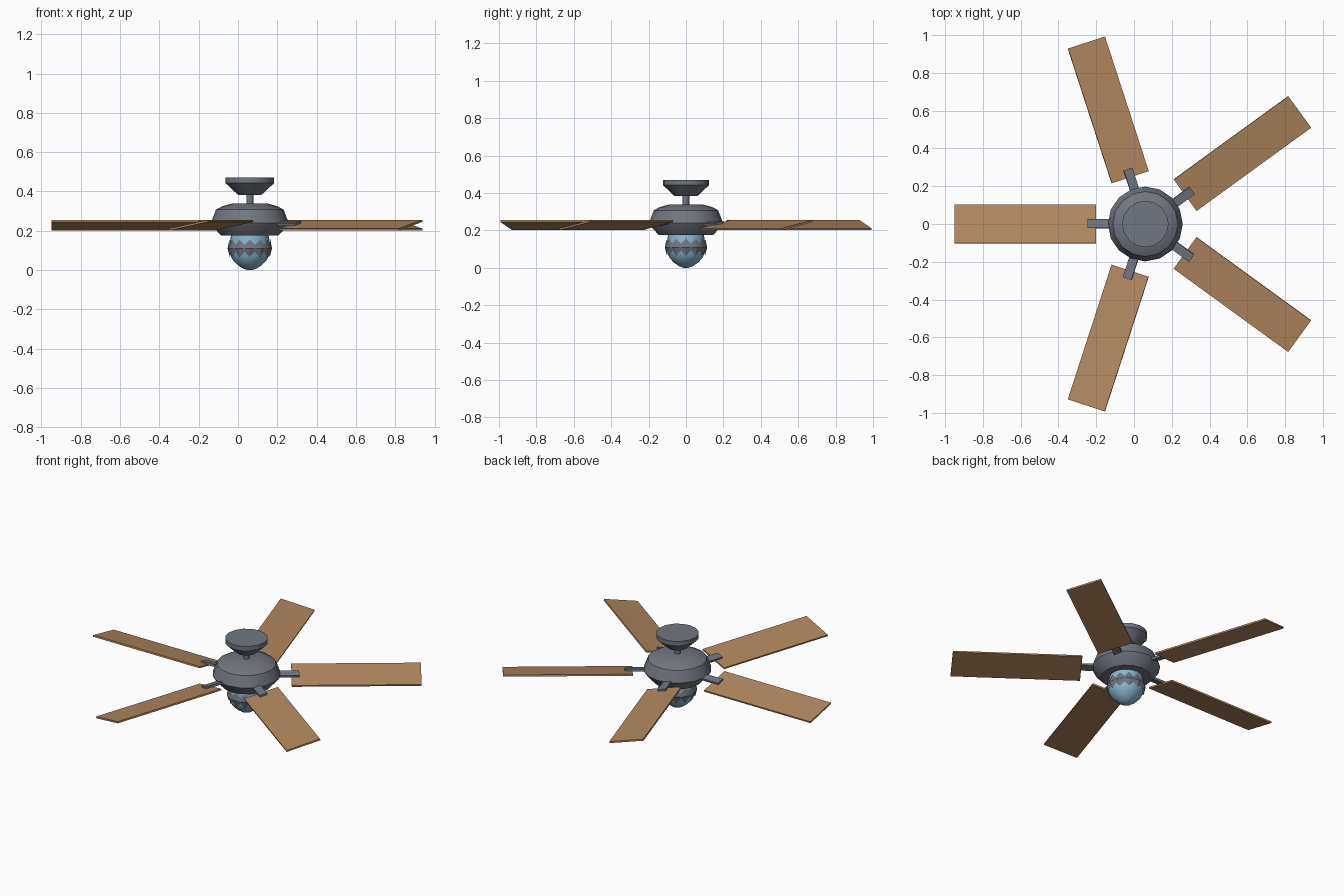
import bpy, bmesh, math
from mathutils import Matrix

cube = bpy.data.objects.get("Cube")
if cube:
    bpy.data.objects.remove(cube)

AXIS = Matrix.Translation((0.06, 0, 0))
PITCH = math.radians(12)


def material(name, colour):
    m = bpy.data.materials.new(name)
    m.use_nodes = True
    m.diffuse_color = (*colour, 1)
    m.node_tree.nodes["Principled BSDF"].inputs["Base Color"].default_value = (*colour, 1)
    return m


metal = material("grey_metal", (0.165, 0.18, 0.215))
wood = material("brown_wood", (0.45, 0.25, 0.115))
glass = material("blue_glass", (0.26, 0.49, 0.63))


def finish(bm, name, mat, matrix=AXIS):
    bmesh.ops.recalc_face_normals(bm, faces=bm.faces)
    mesh = bpy.data.meshes.new(name)
    bm.to_mesh(mesh)
    bm.free()
    mesh.materials.append(mat)
    obj = bpy.data.objects.new(name, mesh)
    obj.matrix_world = matrix
    bpy.context.collection.objects.link(obj)
    return obj


def smooth(obj):
    bpy.ops.object.select_all(action='DESELECT')
    obj.select_set(True)
    bpy.context.view_layer.objects.active = obj
    bpy.ops.object.shade_smooth_by_angle(angle=math.radians(30))


def lathe(name, profile, mat, sides=16, capped=True, tooth=None):
    """Revolve (radius, z) points; tooth gives a z shift per ring on odd columns."""
    bm = bmesh.new()
    rings = []
    for k, (r, z) in enumerate(profile):
        ring = []
        for i in range(sides):
            a = math.tau * i / sides
            dz = tooth[k] * (i % 2) if tooth else 0
            ring.append(bm.verts.new((r * math.cos(a), r * math.sin(a), z + dz)))
        rings.append(ring)
    for low, high in zip(rings, rings[1:]):
        for i in range(sides):
            j = (i + 1) % sides
            bm.faces.new((low[i], low[j], high[j], high[i]))
    if capped:
        bm.faces.new(rings[0])
        bm.faces.new(rings[-1])
    obj = finish(bm, name, mat)
    smooth(obj)
    return obj


def box(name, size, offset, mat, matrix):
    bm = bmesh.new()
    bmesh.ops.create_cube(bm, size=1)
    bmesh.ops.scale(bm, vec=size, verts=bm.verts)
    bmesh.ops.translate(bm, vec=offset, verts=bm.verts)
    return finish(bm, name, mat, matrix)


# Ceiling mount, rod and motor
lathe("ceiling_canopy", [(0.06, 0.383), (0.123, 0.442), (0.123, 0.47)], metal)
lathe("down_rod", [(0.018, 0.33), (0.018, 0.39)], metal)
lathe("motor_housing", [(0.145, 0.175), (0.188, 0.222), (0.198, 0.24),
                        (0.172, 0.308), (0.14, 0.325), (0.085, 0.34)], metal)

# Light globe with a toothed metal band
lathe("light_globe", [(0.012, 0), (0.036, 0.008), (0.064, 0.028), (0.085, 0.05),
                      (0.099, 0.075), (0.107, 0.112), (0.095, 0.18)], glass, sides=24)
lathe("globe_band", [(0.102, 0.066), (0.113, 0.11), (0.104, 0.155)], metal,
      sides=24, capped=False, tooth=[0.026, 0, -0.026])

# Five pitched blades and their holders
for n in range(5):
    spin = AXIS @ Matrix.Rotation(math.pi + math.tau * n / 5, 4, 'Z')
    tilt = spin @ Matrix.Translation((0, 0, 0.228)) @ Matrix.Rotation(PITCH, 4, 'X')
    box(f"blade_{n + 1}", (0.75, 0.21, 0.01), (0.635, 0, 0), wood, tilt)
    box(f"blade_arm_{n + 1}", (0.165, 0.048, 0.014), (0.2225, 0, 0.009), metal, tilt)
